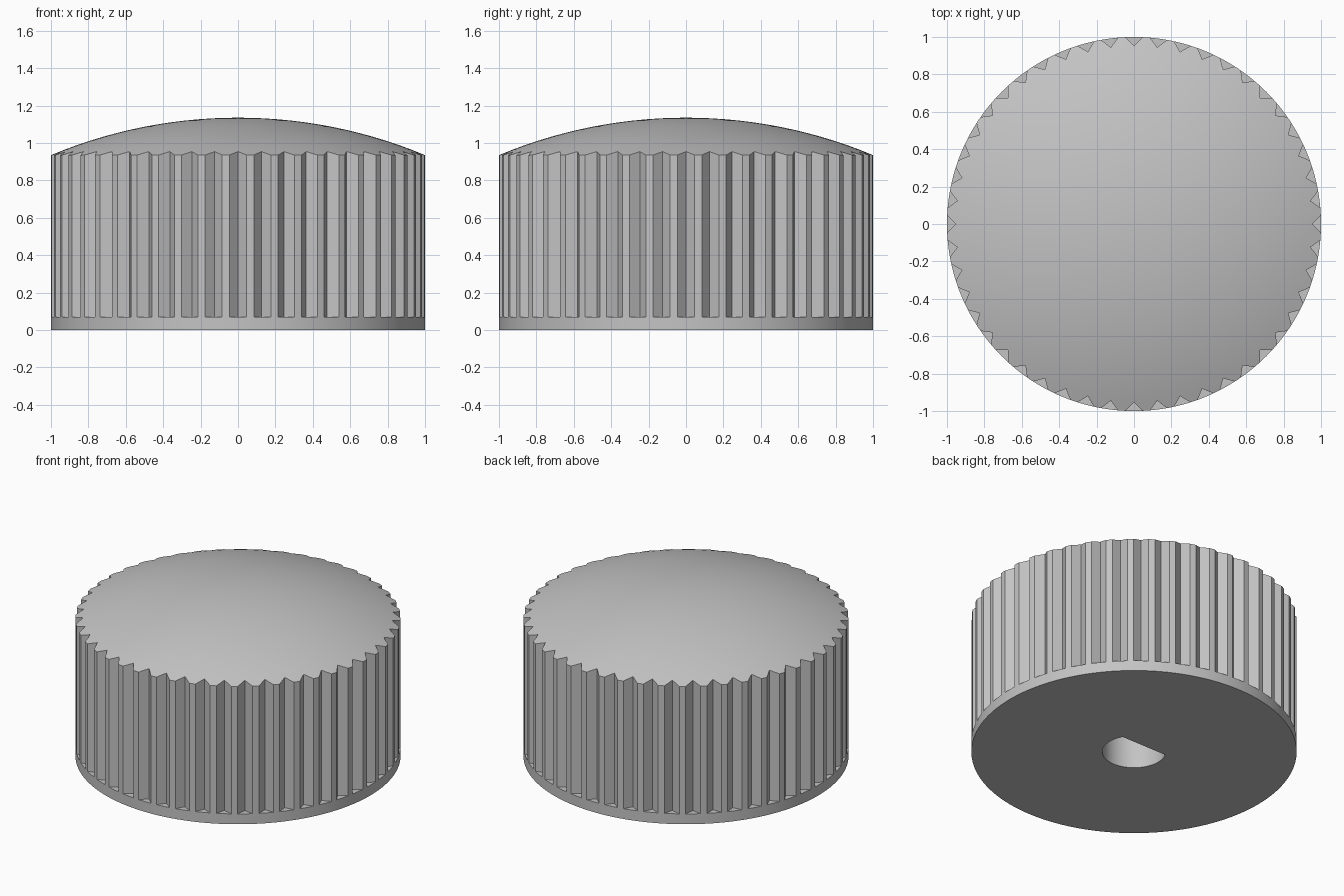
import bpy, bmesh, math
from mathutils import Matrix

if "Cube" in bpy.data.objects:
    bpy.data.objects.remove(bpy.data.objects["Cube"])

RIM_Z, TOP_Z, FLOOR_Z = 0.935, 1.135, 0.07
NOTCHES = 48
HOLE_R, FLAT_Y, HOLE_DEPTH = 0.195, 0.095, 0.7

grey = bpy.data.materials.new("plain grey")
grey.use_nodes = True
colour = (0.55, 0.55, 0.55, 1)
grey.diffuse_color = colour
grey.node_tree.nodes["Principled BSDF"].inputs["Base Color"].default_value = colour


def make_object(name, bm):
    bmesh.ops.recalc_face_normals(bm, faces=bm.faces)
    mesh = bpy.data.meshes.new(name)
    bm.to_mesh(mesh)
    bm.free()
    mesh.materials.append(grey)
    obj = bpy.data.objects.new(name, mesh)
    bpy.context.collection.objects.link(obj)
    return obj


def add_prism(bm, outline, z0, z1):
    """Closed prism over a 2D outline."""
    low = [bm.verts.new((x, y, z0)) for x, y in outline]
    high = [bm.verts.new((x, y, z1)) for x, y in outline]
    bm.faces.new(low[::-1])
    bm.faces.new(high)
    for i in range(len(low)):
        j = (i + 1) % len(low)
        bm.faces.new((low[i], low[j], high[j], high[i]))
    return low + high


# Domed body: lathed profile with a spherical cap
rise = TOP_Z - RIM_Z
dome_r = (1 + rise ** 2) / (2 * rise)
steps = 14
profile = [(0, 0), (1, 0)]
for i in range(steps + 1):
    r = 1 - i / steps
    profile.append((r, TOP_Z - dome_r + math.sqrt(dome_r ** 2 - r ** 2)))
bm = bmesh.new()
pts = [bm.verts.new((r, 0, z)) for r, z in profile]
edges = [bm.edges.new(pair) for pair in zip(pts, pts[1:])]
bmesh.ops.spin(bm, geom=pts + edges, cent=(0, 0, 0), axis=(0, 0, 1),
               angle=math.tau, steps=192)
bmesh.ops.remove_doubles(bm, verts=bm.verts, dist=1e-4)
knob = make_object("knob_body", bm)

# Grip notches: a ring of right-angled V prisms
bm = bmesh.new()
apex, outer = 0.953, 1.005
half = outer - apex
for i in range(NOTCHES):
    verts = add_prism(bm, [(apex, 0), (outer, -half), (outer, half)], FLOOR_Z, 1.3)
    bmesh.ops.rotate(bm, verts=verts, cent=(0, 0, 0),
                     matrix=Matrix.Rotation(math.tau * i / NOTCHES, 3, 'Z'))
notch_cutter = make_object("notch_cutter", bm)

# D-shaped shaft hole, flat side to the back
bm = bmesh.new()
start = math.asin(FLAT_Y / HOLE_R)
sweep = math.pi + 2 * start
arc = [math.pi - start + sweep * i / 48 for i in range(49)]
add_prism(bm, [(HOLE_R * math.cos(a), HOLE_R * math.sin(a)) for a in arc],
          -0.1, HOLE_DEPTH)
hole_cutter = make_object("shaft_hole_cutter", bm)

# Cut the notches and the hole, then remove the cutters
for cutter in (notch_cutter, hole_cutter):
    cutter.hide_render = True
    mod = knob.modifiers.new(cutter.name, 'BOOLEAN')
    mod.operation = 'DIFFERENCE'
    mod.solver = 'EXACT'
    mod.object = cutter
bpy.ops.object.select_all(action='DESELECT')
knob.select_set(True)
bpy.context.view_layer.objects.active = knob
for mod in list(knob.modifiers):
    bpy.ops.object.modifier_apply(modifier=mod.name)
for cutter in (notch_cutter, hole_cutter):
    bpy.data.objects.remove(cutter)

bpy.ops.object.shade_smooth_by_angle(angle=math.radians(20))
